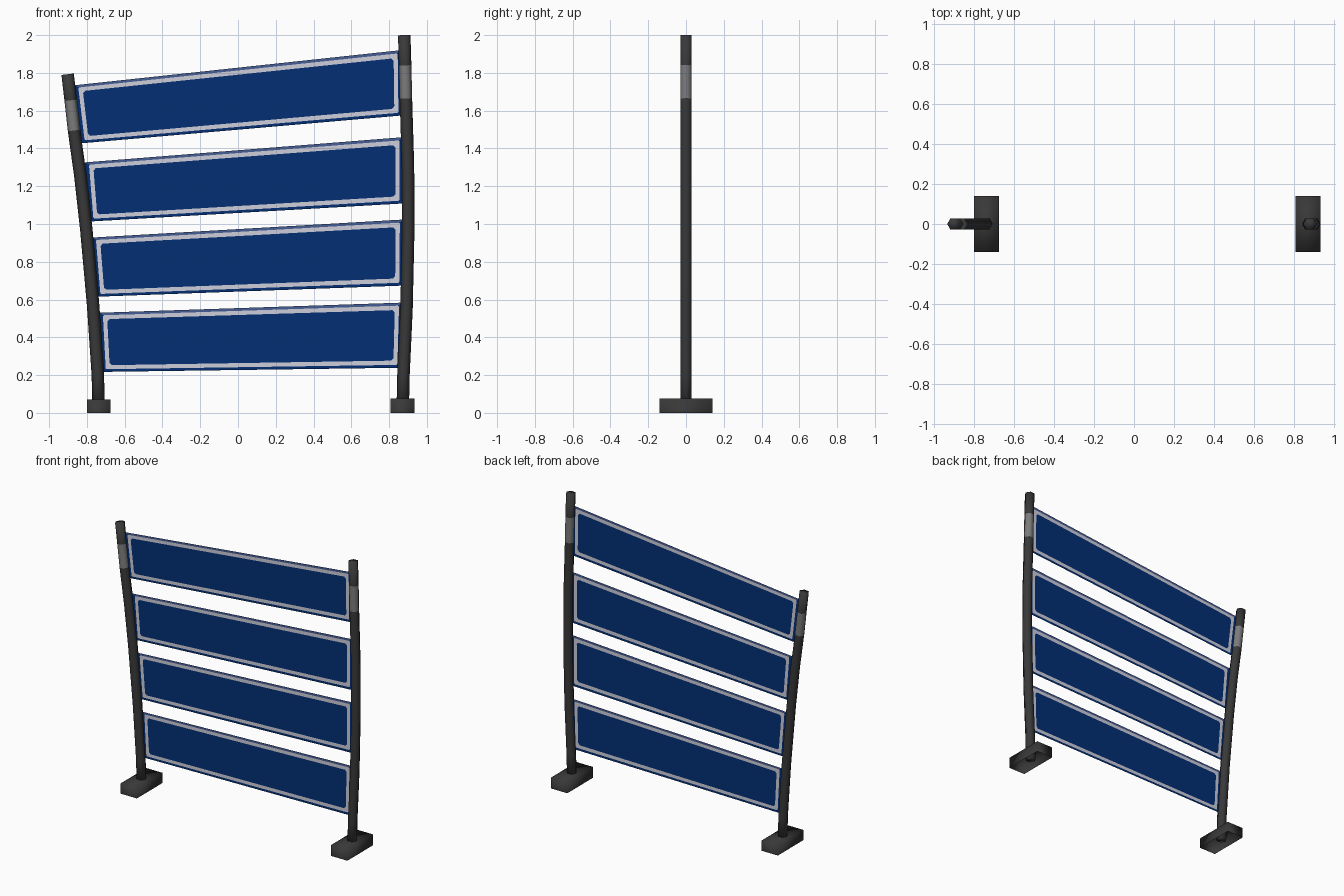
import bpy, bmesh, math
from mathutils import Vector

if "Cube" in bpy.data.objects:
    bpy.data.objects.remove(bpy.data.objects["Cube"])


def material(name, rgb):
    m = bpy.data.materials.new(name)
    m.diffuse_color = (*rgb, 1)
    m.use_nodes = True
    m.node_tree.nodes["Principled BSDF"].inputs["Base Color"].default_value = m.diffuse_color
    return m


DARK = material("dark_grey", (0.04, 0.04, 0.04))
GREY = material("mid_grey", (0.2, 0.2, 0.205))
BLUE = material("sign_blue", (0.001, 0.028, 0.174))
WHITE = material("off_white", (0.62, 0.62, 0.72))
PALE = material("pale_blue", (0.06, 0.11, 0.30))


def finish(name, bm, mats, smooth=False):
    if smooth:
        bmesh.ops.recalc_face_normals(bm, faces=bm.faces)
    for f in bm.faces:
        f.smooth = smooth
    mesh = bpy.data.meshes.new(name)
    bm.to_mesh(mesh)
    bm.free()
    for m in mats:
        mesh.materials.append(m)
    ob = bpy.data.objects.new(name, mesh)
    bpy.context.collection.objects.link(ob)
    return ob


def bridge(bm, a, b, mat=0):
    n = len(a)
    return [bm.faces.new((a[i], a[(i + 1) % n], b[(i + 1) % n], b[i])) for i in range(n)]


# Bent six-sided post; the next-to-last segment is the grey band
def post(name, path, r=0.033):
    bm = bmesh.new()
    pts = [Vector((x, 0, z)) for x, z in path]
    rings = []
    for i, p in enumerate(pts):
        t = (pts[min(i + 1, len(pts) - 1)] - pts[max(i - 1, 0)]).normalized()
        side = Vector((t.z, 0, -t.x))
        rings.append([bm.verts.new(p + side * r * math.cos(k * math.pi / 3)
                                   + Vector((0, r * math.sin(k * math.pi / 3), 0)))
                      for k in range(6)])
    for i in range(len(rings) - 1):
        for f in bridge(bm, rings[i], rings[i + 1]):
            f.material_index = 1 if i == len(rings) - 3 else 0
    bm.faces.new(rings[0])
    bm.faces.new(rings[-1])
    finish(name, bm, [DARK, GREY], True)


post("left_post", [(-.738, .02), (-.742, .2), (-.767, .57), (-.803, .97), (-.834, 1.25),
                   (-.868, 1.495), (-.886, 1.655), (-.902, 1.793)])
post("right_post", [(.872, .02), (.876, .2), (.892, .55), (.901, .95), (.900, 1.3),
                    (.889, 1.665), (.885, 1.84), (.880, 2.0)])


# Hollow foot, open underneath
def foot(name, x, h):
    bm = bmesh.new()
    bmesh.ops.create_cube(bm, size=1)
    for v in bm.verts:
        v.co = Vector((x + v.co.x * .125, v.co.y * .28, (v.co.z + .5) * h))
    low = [f for f in bm.faces if f.calc_center_median().z < .001]
    bmesh.ops.delete(bm, geom=low, context='FACES_ONLY')
    finish(name, bm, [DARK], True)


foot("left_foot", -.737, .07)
foot("right_foot", .871, .075)


# Outline of a panel corner quad, moved inwards by dx and dz, with corners cut by c
def outline(quad, dx, dz, c):
    tl, tr, br, bl = [Vector((x, 0, z)) for x, z in quad]
    w, h = (tr - tl).length, (tl - bl).length

    def at(u, v):
        u, v = u / w, v / h
        return tl.lerp(tr, u).lerp(bl.lerp(br, u), v)
    b, e = w - dx, h - dz
    return [at(dx + c, dz), at(b - c, dz), at(b, dz + c), at(b, e - c),
            at(b - c, e), at(dx + c, e), at(dx, e - c), at(dx, dz + c)]


# Flat sign sheet: blue margin with pale top edge, white line, blue field
def panel(name, quad):
    bm = bmesh.new()
    rim, line_out, line_in = [[bm.verts.new(p) for p in outline(quad, *d)] for d in
                              ((0, 0, .002), (.023, .014, .005), (.045, .035, .012))]
    bridge(bm, rim, line_out)[0].material_index = 2
    for f in bridge(bm, line_out, line_in):
        f.material_index = 1
    bm.faces.new(line_in)
    bm.normal_update()
    bmesh.ops.reverse_faces(bm, faces=[f for f in bm.faces if f.normal.y > 0])
    finish(name, bm, [BLUE, WHITE, PALE])


panels = [
    [(-.870, 1.734), (.868, 1.921), (.872, 1.575), (-.833, 1.427)],
    [(-.813, 1.326), (.878, 1.460), (.878, 1.109), (-.787, 1.013)],
    [(-.776, .928), (.880, 1.024), (.876, .674), (-.750, .615)],
    [(-.739, .530), (.876, .584), (.866, .239), (-.722, .217)],
]
for i, q in enumerate(panels):
    panel(f"sign_panel_{i + 1}", q)
